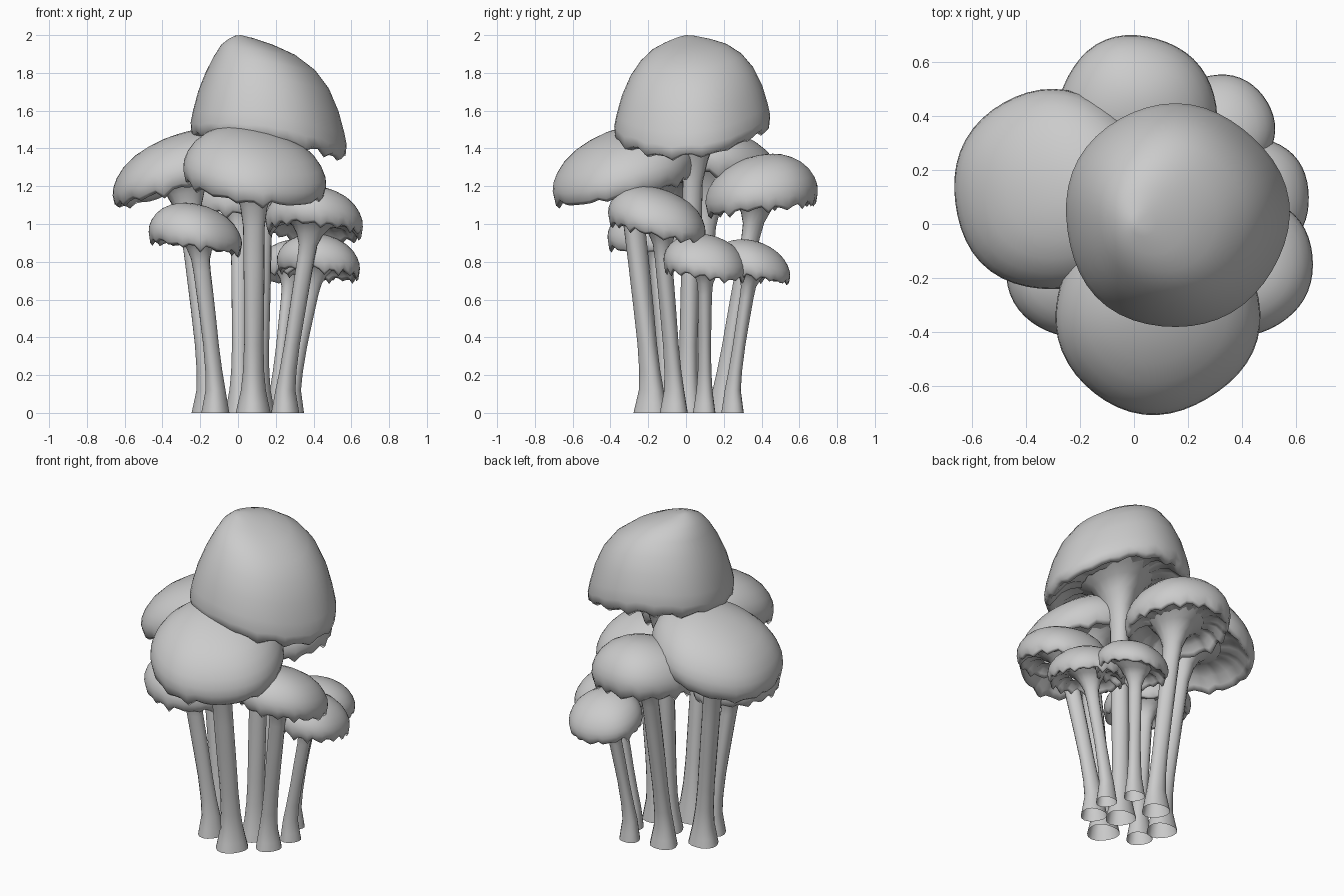
import bpy, bmesh, math, random
from mathutils import Vector

if "Cube" in bpy.data.objects:
    bpy.data.objects.remove(bpy.data.objects["Cube"])

random.seed(4)
SEG = 48

# cap profiles: outer dome (radius, height fraction), underside (radius, height in radii)
TALL = [(.12, .98), (.3, .93), (.48, .86), (.65, .74), (.79, .58), (.9, .38), (.97, .18), (1.0, .06), (.99, -.03)]
FLAT = [(.14, .99), (.3, .96), (.5, .88), (.69, .76), (.84, .6), (.94, .42), (.99, .26), (1.0, .12), (.97, -.04)]
UNDER = [(.92, -.08), (.86, -.02), (.76, .08), (.62, .12), (.48, .1)]


def finish(name, bm):
    bmesh.ops.recalc_face_normals(bm, faces=bm.faces[:])
    me = bpy.data.meshes.new(name)
    bm.to_mesh(me)
    bm.free()
    for p in me.polygons:
        p.use_smooth = True
    ob = bpy.data.objects.new(name, me)
    bpy.context.collection.objects.link(ob)


def skin(bm, rings):
    for a, b in zip(rings, rings[1:]):
        n = len(a)
        for i in range(n):
            bm.faces.new((a[i], a[(i + 1) % n], b[(i + 1) % n], b[i]))


def make_cap(name, c, r, h, slope, peak, dome, saddle):
    bm = bmesh.new()
    ph = [random.uniform(0, 6.28) for _ in range(2)]
    # ragged rim lobes and gill folds share one zigzag per segment
    lobes = [random.uniform(.2, 1.1) for _ in range(SEG // 3)]
    jag = [(-lobes[i // 3] if i % 3 == 1 else .3 * random.uniform(-1, 1)) for i in range(SEG)]

    def point(f, z, i, fold):
        a = 2 * math.pi * i / SEG
        wob = 1 + f * (.012 * math.sin(3 * a + ph[0]) + .01 * math.sin(5 * a + ph[1]))
        x, y = f * r * wob * math.cos(a), f * r * wob * math.sin(a)
        z += slope[0] * x + slope[1] * y - saddle * f ** 2 * math.cos(2 * a) + fold * jag[i]
        return [c[0] + x, c[1] + y, c[2] + z]

    rings = []
    for f, hz in dome:
        ring = []
        for i in range(SEG):
            p = point(f, h * hz, i, .028 if hz < 0 else .012 if hz < .13 else 0)
            k = max(hz, 0) ** 7
            p[0] += peak[0] * k
            p[1] += peak[1] * k
            ring.append(bm.verts.new(p))
        rings.append(ring)
    for f, uz in UNDER:
        fold = .03 if f > .9 else .02 * f * r / .25
        rings.append([bm.verts.new(point(f, r * uz, i, fold)) for i in range(SEG)])
    skin(bm, rings)
    top = bm.verts.new((c[0] + peak[0], c[1] + peak[1], c[2] + h))
    for i in range(SEG):
        bm.faces.new((top, rings[0][(i + 1) % SEG], rings[0][i]))
    finish(name, bm)


def make_stem(name, c, tc, r, slope, base, w):
    # flared foot, slim bent shaft, wide funnel running out along the cap underside
    bm = bmesh.new()
    n = 16
    b, t = Vector(base), Vector(tc)
    head = c[2] + .1 * r
    shaft = c[2] - .62 * r
    stations = [(0, w * 1.65, 0), (.05, w * 1.45, 0), (.12, w * 1.18, 0), (.22, w, 0), (.36, w * .92, 0)]
    stations += [(.36 + (shaft - .36) * q, w * (.92 + .1 * q), 0) for q in (.35, .7, 1)]
    stations += [(c[2] - .35 * r, max(.19 * r, w * 1.1), .3), (c[2] - .14 * r, max(.27 * r, w * 1.3), .6),
                 (c[2] + .02 * r, .38 * r, 1), (c[2] + .11 * r, .52 * r, 1), (c[2] + .17 * r, .6 * r, 1)]
    rings = []
    for z, rad, lean in stations:
        u = min(1, max(0, (z - .12) / (head - .12)))
        mid = b.lerp(t, u ** 1.1)
        if lean == 1 and rad > .45 * r:
            mid = mid.lerp(Vector(c[:2]), .7)
        ring = []
        for i in range(n):
            a = 2 * math.pi * i / n
            q = rad * (1 + .06 * math.sin(3 * a + z * 3))
            x, y = mid.x + q * math.cos(a), mid.y + q * math.sin(a)
            dz = slope[0] * (x - c[0]) + slope[1] * (y - c[1])
            ring.append(bm.verts.new((x, y, z + lean * dz)))
        rings.append(ring)
    skin(bm, rings)
    finish(name, bm)


# name, rim centre, cap radius, cap height, rim slope (x, y), peak shift, stem top, stem foot, stem radius
MUSHROOMS = [
    ("tall", (.155, .03, 1.48), .413, .52, (-.14, .07), (-.14, -.03), (.14, .04), (.11, .01), .052),
    ("front", (.085, -.325, 1.22), .378, .29, (-.12, .21), (-.03, 0), (.085, -.31), (.08, -.18), .056),
    ("left", (-.3, .125, 1.21), .37, .28, (.25, -.03), (.03, 0), (-.285, .12), (-.16, .05), .052),
    ("back", (.01, .4, 1.11), .297, .26, (-.02, .11), (0, .02), (.01, .38), (.01, .2), .048),
    ("front_left", (-.23, -.165, .9), .247, .21, (-.14, -.02), (-.01, 0), (-.215, -.16), (-.12, -.1), .045),
    ("right", (.405, -.15, .98), .258, .215, (-.07, -.2), (0, -.02), (.39, -.14), (.25, -.06), .045),
    ("low_right", (.43, .1, .76), .22, .185, (-.1, -.12), (0, 0), (.42, .1), (.29, .1), .036),
    ("low_back", (.312, .346, .74), .208, .175, (0, -.18), (0, 0), (.28, .345), (.21, .25), .036),
]
for name, c, r, h, slope, peak, tip, base, w in MUSHROOMS:
    tall = name == "tall"
    make_cap(name + "_cap", c, r, h, slope, peak, TALL if tall else FLAT, .035 if tall else 0)
    make_stem(name + "_stem", c, tip, r, slope, base, w)
